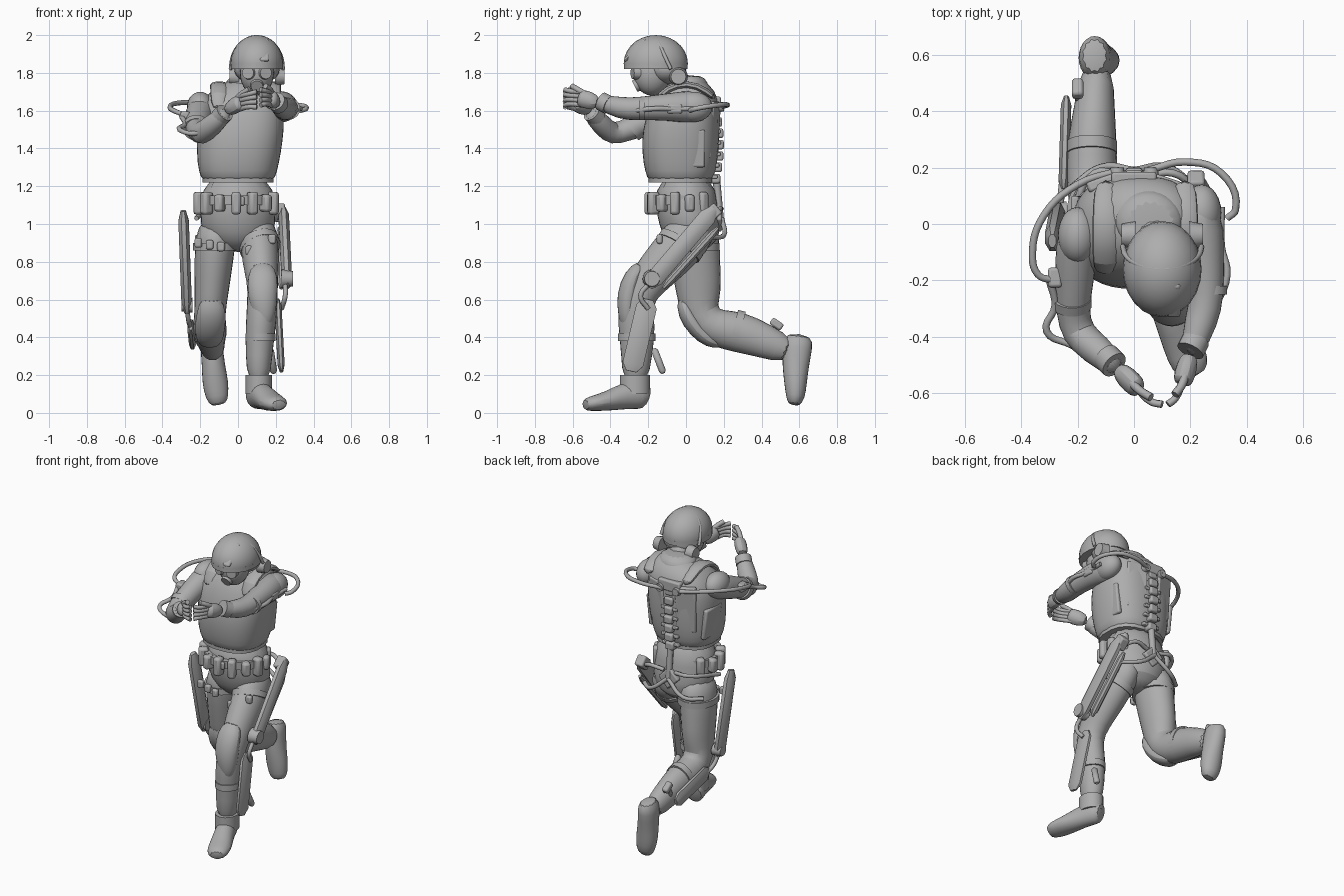
import bpy, bmesh
from math import sin, cos, pi, radians
from mathutils import Vector, Matrix

cube = bpy.data.objects.get("Cube")
if cube:
    bpy.data.objects.remove(cube, do_unlink=True)

grey = bpy.data.materials.new("plain grey")
grey.use_nodes = True
grey.diffuse_color = (.42, .42, .42, 1)
grey.node_tree.nodes["Principled BSDF"].inputs["Base Color"].default_value = grey.diffuse_color
made = []
sides_of_body = (("right", -1), ("left", 1))


def add_object(name, data):
    obj = bpy.data.objects.new(name, data)
    bpy.context.scene.collection.objects.link(obj)
    data.materials.append(grey)
    return obj


def add_mesh(name, bm):
    bmesh.ops.recalc_face_normals(bm, faces=bm.faces)
    mesh = bpy.data.meshes.new(name)
    bm.to_mesh(mesh)
    bm.free()
    obj = add_object(name, mesh)
    made.append(obj)
    return obj


def loft(name, rings, sides=12, rounded=True, level=False, power=1):
    """Skin through rings (x, y, z, half width, half depth) set across the path."""
    bm = bmesh.new()
    centres = [Vector(ring[:3]) for ring in rings]
    grow = 1.045 if rounded else 1
    loops = []
    for i, ring in enumerate(rings):
        along = centres[min(i + 1, len(rings) - 1)] - centres[max(i - 1, 0)]
        along = Vector((0, 0, 1)) if level else along.normalized()
        across = Vector((1, 0, 0))
        across = (across - along * across.dot(along)).normalized()
        other = along.cross(across)
        loop = []
        for k in range(sides):
            angle = 2 * pi * (k + .5) / sides
            u = abs(cos(angle)) ** power * (1 if cos(angle) > 0 else -1)
            v = abs(sin(angle)) ** power * (1 if sin(angle) > 0 else -1)
            offset = across * u * ring[3] + other * v * ring[-1]
            loop.append(bm.verts.new(centres[i] + grow * offset))
        loops.append(loop)
    for low, high in zip(loops, loops[1:]):
        for k in range(sides):
            following = (k + 1) % sides
            bm.faces.new((low[k], low[following], high[following], high[k]))
    bm.faces.new(loops[0])
    bm.faces.new(loops[-1])
    obj = add_mesh(name, bm)
    if rounded:
        obj.modifiers.new("round", 'SUBSURF').levels = 1
        obj.modifiers["round"].render_levels = 1


def band(name, start, end, wide, deep, power=1):
    """Short sleeve with crisp edges."""
    loft(name, [(*start, wide, deep), (*end, wide, deep)], sides=20, rounded=False, power=power)


def beam(name, start, end, wide, deep):
    """Bar with tapered ends."""
    a, b = Vector(start), Vector(end)
    steps = ((0, .5), (.1, 1), (.9, 1), (1, .5))
    loft(name, [(*a.lerp(b, t), wide * s, deep * s) for t, s in steps], sides=8, rounded=False)


def tube(name, points, radius=.013):
    curve = bpy.data.curves.new(name, 'CURVE')
    curve.dimensions = '3D'
    curve.bevel_depth, curve.bevel_resolution = radius, 2
    curve.resolution_u, curve.use_fill_caps = 5, True
    spline = curve.splines.new('BEZIER')
    spline.bezier_points.add(len(points) - 1)
    for knot, point in zip(spline.bezier_points, points):
        knot.co = point
        knot.handle_left_type = knot.handle_right_type = 'AUTO'
    add_object(name, curve)


def box(name, place, size, turn=(0, 0, 0), bevel=.01):
    bm = bmesh.new()
    bmesh.ops.create_cube(bm, size=1, matrix=Matrix.Diagonal((*size, 1)))
    obj = add_mesh(name, bm)
    obj.location = place
    obj.rotation_euler = [radians(degrees) for degrees in turn]
    soft = obj.modifiers.new("soft edge", 'BEVEL')
    soft.width, soft.segments = bevel, 2


def ball(name, place, size, cut=-2):
    """Ellipsoid, cut off flat below the given share of its height."""
    bm = bmesh.new()
    bmesh.ops.create_uvsphere(bm, u_segments=24, v_segments=14, radius=1)
    geometry = bm.verts[:] + bm.edges[:] + bm.faces[:]
    sliced = bmesh.ops.bisect_plane(bm, geom=geometry, plane_co=(0, 0, cut), plane_no=(0, 0, -1), clear_outer=True)
    rim = [part for part in sliced["geom_cut"] if isinstance(part, bmesh.types.BMEdge)]
    if rim:
        bmesh.ops.contextual_create(bm, geom=rim)
    bmesh.ops.scale(bm, vec=size, verts=bm.verts)
    add_mesh(name, bm).location = place


def disc(name, place, radius, thick, axis):
    bm = bmesh.new()
    bmesh.ops.create_cone(bm, cap_ends=True, segments=16, radius1=radius, radius2=radius * .8, depth=thick)
    obj = add_mesh(name, bm)
    obj.location = place
    obj.rotation_euler = Vector(axis).to_track_quat('Z', 'Y').to_euler()


# Trunk
loft("trousers_seat", [(0, 0, 1.26, .18, .15), (0, 0, 1.1, .19, .16), (0, .02, 1, .2, .16),
                       (0, .03, .91, .16, .14), (0, .03, .85, .06)], sides=16, level=True)
loft("armour_vest", [(0, -.03, 1.22, .17, .15), (0, -.03, 1.24, .19, .17), (0, -.03, 1.32, .21, .19),
                     (.01, -.03, 1.44, .22, .2), (.01, -.02, 1.56, .23, .19), (.02, 0, 1.67, .2, .17),
                     (.05, .01, 1.74, .14, .11), (.06, .01, 1.77, .08, .06)], sides=20, level=True, power=.8)
band("vest_hem", (0, -.03, 1.22), (0, -.03, 1.25), wide=.19, deep=.17, power=.8)
loft("collar", [(.05, .02, 1.69, .13, .12), (.05, .01, 1.75, .12, .1), (.06, 0, 1.79, .09)], sides=16, level=True)
loft("neck", [(.06, 0, 1.7, .07), (.09, -.1, 1.83, .07)])
for label, side in sides_of_body:
    x = .04 + .14 * side
    loft(label + "_shoulder_strap", [(x, -.17, 1.6, .04, .02), (x, -.14, 1.69, .05, .02), (x, -.05, 1.74, .05, .02),
                                     (x, .06, 1.74, .05, .02), (x, .16, 1.66, .04, .02)], sides=8)
    box(label + "_side_plate", place=(.2 * side, .02, 1.4), size=(.03, .16, .2), turn=(0, 6 * side, 0))
    box(label + "_back_panel", place=(.1 * side, .14, 1.5), size=(.13, .04, .3), turn=(-4, 0, -18 * side))

# Belt and pouches
band("belt", (-.01, -.02, 1.1), (-.01, -.02, 1.15), wide=.2, deep=.17)
pouch_count = 14
for k in range(pouch_count):
    angle = 2 * pi * (k + .5) / pouch_count
    tall = .12 if k % 3 else .09
    if sin(angle) < .9:
        box(f"pouch_{k}", place=(.2 * cos(angle) - .01, .17 * sin(angle) - .02, 1.11), size=(.05, .06, tall),
            turn=(0, 0, 90 + angle * 180 / pi), bevel=.015)
box("belt_buckle", place=(0, -.19, 1.12), size=(.07, .02, .05))

# Head
ball("face", place=(.1, -.18, 1.8), size=(.09, .1, .12))
ball("helmet", place=(.1, -.16, 1.85), size=(.14, .17, .15), cut=-.2)
ball("helmet_nape", place=(.1, -.1, 1.82), size=(.12, .1, .08))
band("helmet_brim", (.1, -.16, 1.82), (.1, -.16, 1.85), wide=.14, deep=.17)
arc = [pi * k / 8 for k in range(9)]
tube("headset_band", [(.1 + .14 * cos(t), -.08 - .08 * sin(t), 1.82 + .17 * sin(t)) for t in arc], radius=.01)
box("helmet_crest", place=(.14, -.27, 1.92), size=(.05, .16, .02), turn=(45, 0, 0))
for label, side in sides_of_body:
    disc(label + "_ear_cup", place=(.1 + .12 * side, -.04, 1.78), radius=.05, thick=.05, axis=(side, 0, 0))
    disc(label + "_goggle_lens", place=(.1 + .04 * side, -.26, 1.8), radius=.04, thick=.05, axis=(side, -3, 0))
disc("breathing_mask", place=(.1, -.25, 1.74), radius=.04, thick=.05, axis=(0, -2, -1))


# Arms and hands
def hand(label, wrist, knuckle, tip):
    a, b, c = Vector(wrist), Vector(knuckle), Vector(tip)
    rings = ((0, .03, .03), (.4, .04, .05), (.9, .04, .05), (1, .02, .03))
    loft(label + "_palm", [(*a.lerp(b, t), wide, deep) for t, wide, deep in rings], sides=8)
    for k in range(4):
        rise = Vector((0, 0, .023 * (k - 1.5)))
        bend = b.lerp(c, .5) + rise + Vector((0, -.015, 0))
        tube(f"{label}_finger_{k}", (b.lerp(a, .2) + rise, bend, c + rise * 1.2))
    up = Vector((0, 0, .04))
    tube(label + "_thumb", (a.lerp(b, .4) + up / 2, b + up, b.lerp(c, .5) + up * 1.5), radius=.015)


loft("left_arm", [(.19, .06, 1.62, .07), (.23, .03, 1.62, .09), (.25, -.1, 1.62, .07),
                  (.26, -.26, 1.61, .06), (.24, -.34, 1.61, .06), (.2, -.47, 1.65, .04)])
loft("right_arm", [(-.15, .03, 1.63, .07), (-.2, -.03, 1.61, .08), (-.21, -.18, 1.55, .07), (-.22, -.31, 1.5, .06),
                   (-.2, -.39, 1.47, .06), (-.14, -.44, 1.52, .06), (-.05, -.52, 1.6, .04)])
hand("left", wrist=(.2, -.46, 1.64), knuckle=(.17, -.57, 1.67), tip=(.12, -.64, 1.67))
hand("right", wrist=(-.06, -.51, 1.6), knuckle=(.02, -.59, 1.65), tip=(.1, -.64, 1.66))
band("left_cuff", (.22, -.41, 1.63), (.2, -.45, 1.65), wide=.05, deep=.05)
band("right_cuff", (-.1, -.47, 1.56), (-.07, -.5, 1.59), wide=.05, deep=.05)
band("left_arm_strap", (.26, -.22, 1.61), (.26, -.25, 1.61), wide=.07, deep=.06)
band("right_arm_strap", (-.22, -.26, 1.52), (-.22, -.29, 1.5), wide=.07, deep=.07)
ball("left_shoulder_cap", place=(.24, .04, 1.62), size=(.07, .1, .08))
ball("right_shoulder_cap", place=(-.2, -.04, 1.62), size=(.07, .1, .08))

# Legs
loft("left_leg", [(.1, .07, 1.02, .08, .11), (.11, .02, .94, .1, .13), (.12, -.1, .81, .1, .12),
                  (.13, -.21, .69, .08, .1), (.13, -.27, .59, .08, .09), (.12, -.26, .46, .08, .1),
                  (.11, -.26, .3, .07, .08), (.11, -.27, .16, .06, .07)])
loft("right_leg", [(-.1, .03, 1.02, .09, .12), (-.12, .04, .92, .11, .14), (-.13, .05, .78, .1, .13),
                   (-.14, .07, .64, .09, .12), (-.15, .07, .52, .08, .1), (-.15, .15, .45, .09, .1),
                   (-.15, .28, .43, .09, .11), (-.14, .42, .38, .07, .09), (-.13, .56, .32, .06, .07)])
loft("left_boot", [(.08, -.2, .08, .05, .06), (.1, -.24, .1, .06, .08), (.13, -.33, .09, .06, .07),
                   (.17, -.42, .06, .07, .05), (.2, -.5, .05, .07, .04), (.22, -.54, .04, .04, .03)])
band("left_boot_shaft", (.11, -.27, .1), (.11, -.27, .2), wide=.07, deep=.08)
loft("right_boot", [(-.14, .6, .42, .05, .07), (-.14, .59, .35, .06, .08), (-.13, .58, .25, .06, .07),
                    (-.12, .58, .16, .07, .06), (-.11, .58, .08, .06, .05), (-.1, .57, .04, .04, .03)])
loft("left_knee_pad", [(.13, -.23, .79, .05, .03), (.13, -.28, .73, .08, .05), (.13, -.31, .62, .08, .06),
                       (.14, -.31, .52, .06, .05), (.14, -.31, .44, .03)])
loft("right_knee_pad", [(-.14, -.02, .62, .05, .03), (-.14, 0, .53, .08, .05), (-.15, .06, .44, .08, .05),
                        (-.15, .13, .38, .07, .04), (-.15, .19, .36, .04, .02)])
band("left_thigh_strap", (.11, -.02, .9), (.12, -.04, .87), wide=.11, deep=.13)
band("right_thigh_strap", (-.12, .04, .9), (-.12, .04, .86), wide=.12, deep=.14)
band("left_shin_strap", (.12, -.26, .42), (.12, -.26, .38), wide=.08, deep=.1)
band("right_shin_strap", (-.15, .25, .44), (-.15, .29, .43), wide=.09, deep=.11)
for k in range(3):
    box(f"left_strap_clip_{k}", place=(.06 + .06 * k, .01 * k - .16, .86 + .03 * k), size=(.04, .03, .05))
    box(f"right_strap_clip_{k}", place=(.06 * k - .21, -.09 - .01 * k, .9 - .01 * k), size=(.04, .03, .05))

# Powered leg frame
beam("left_thigh_strut", (.24, .15, 1.08), (.26, -.2, .67), wide=.03, deep=.05)
beam("left_thigh_rail", (.22, .17, .98), (.23, -.12, .66), wide=.02, deep=.02)
box("left_hip_block", place=(.22, .14, 1.06), size=(.06, .08, .07), turn=(40, 0, 0))
disc("left_knee_joint", place=(.26, -.18, .71), radius=.05, thick=.06, axis=(1, 0, 0))
tube("left_knee_link", ((.25, -.2, .68), (.25, -.24, .62), (.23, -.2, .55)))
beam("left_shin_plate", (.21, -.2, .6), (.23, -.29, .22), wide=.02, deep=.06)
beam("left_calf_bracket", (.17, -.17, .34), (.19, -.12, .21), wide=.02, deep=.02)
beam("right_thigh_strut", (-.29, -.06, 1.07), (-.27, .04, .53), wide=.03, deep=.05)
disc("right_knee_joint", place=(-.27, .04, .57), radius=.04, thick=.06, axis=(-1, 0, 0))
tube("right_knee_link", ((-.27, .04, .55), (-.26, .09, .48), (-.25, .18, .45)))
beam("right_shin_plate", (-.25, .12, .46), (-.24, .45, .37), wide=.02, deep=.05)
box("right_ankle_bracket", place=(-.2, .48, .47), size=(.04, .07, .04), turn=(-35, 0, 0))
tube("right_ankle_link", ((-.2, .48, .47), (-.2, .45, .42), (-.18, .44, .38)))

# Spine and hip frame
for k in range(7):
    height = 1.24 + .06 * k
    back = .14 + .03 * sin(pi * (k + 1) / 8)
    box(f"vertebra_{k}", place=(0, back, height), size=(.06, .06, .05))
    box(f"vertebra_wing_{k}", place=(0, back, height + .01), size=(.12, .03, .02), bevel=.005)
box("spine_top_plate", place=(0, .16, 1.64), size=(.16, .05, .07))
box("hip_plate", place=(0, .17, 1.03), size=(.11, .04, .1), turn=(0, 45, 0))
tube("spine_base", ((0, .16, 1.25), (0, .18, 1.03)), radius=.02)
for label, side in sides_of_body:
    disc(label + "_spine_boss", place=(.06 * side, .18, 1.62), radius=.03, thick=.04, axis=(0, 1, 0))
    tube(label + "_hip_tube", ((0, .19, 1.03), (.12 * side, .2, .94), (.22 * side, .13, .93)))
    tube(label + "_hip_hose", ((.04 * side, .17, 1.07), (.14 * side, .18, 1.08), (.22 * side, .04 + .08 * side, 1.03)))

# Shoulder hoops and arm rods
tube("left_shoulder_hoop", ((.05, .19, 1.62), (.18, .22, 1.63), (.31, .18, 1.63), (.36, .05, 1.61), (.33, .02, 1.6)))
tube("right_shoulder_hoop", ((-.05, .19, 1.62), (-.2, .14, 1.64), (-.32, .03, 1.64), (-.36, -.1, 1.62),
                             (-.34, -.18, 1.6), (-.29, -.2, 1.58)))
tube("left_arm_rod", ((.31, .06, 1.61), (.31, -.08, 1.61), (.33, -.18, 1.61), (.28, -.31, 1.6), (.24, -.42, 1.62)))
tube("right_arm_rod", ((-.3, -.2, 1.57), (-.28, -.29, 1.53), (-.31, -.38, 1.5), (-.22, -.43, 1.48), (-.1, -.5, 1.55)))
box("left_rod_joint", place=(.3, -.06, 1.61), size=(.04, .08, .05))
box("right_rod_joint", place=(-.28, -.19, 1.57), size=(.05, .07, .05))

# Shading
bpy.ops.object.select_all(action='DESELECT')
for obj in made:
    obj.select_set(True)
bpy.context.view_layer.objects.active = made[0]
bpy.ops.object.shade_smooth_by_angle(angle=radians(40))
